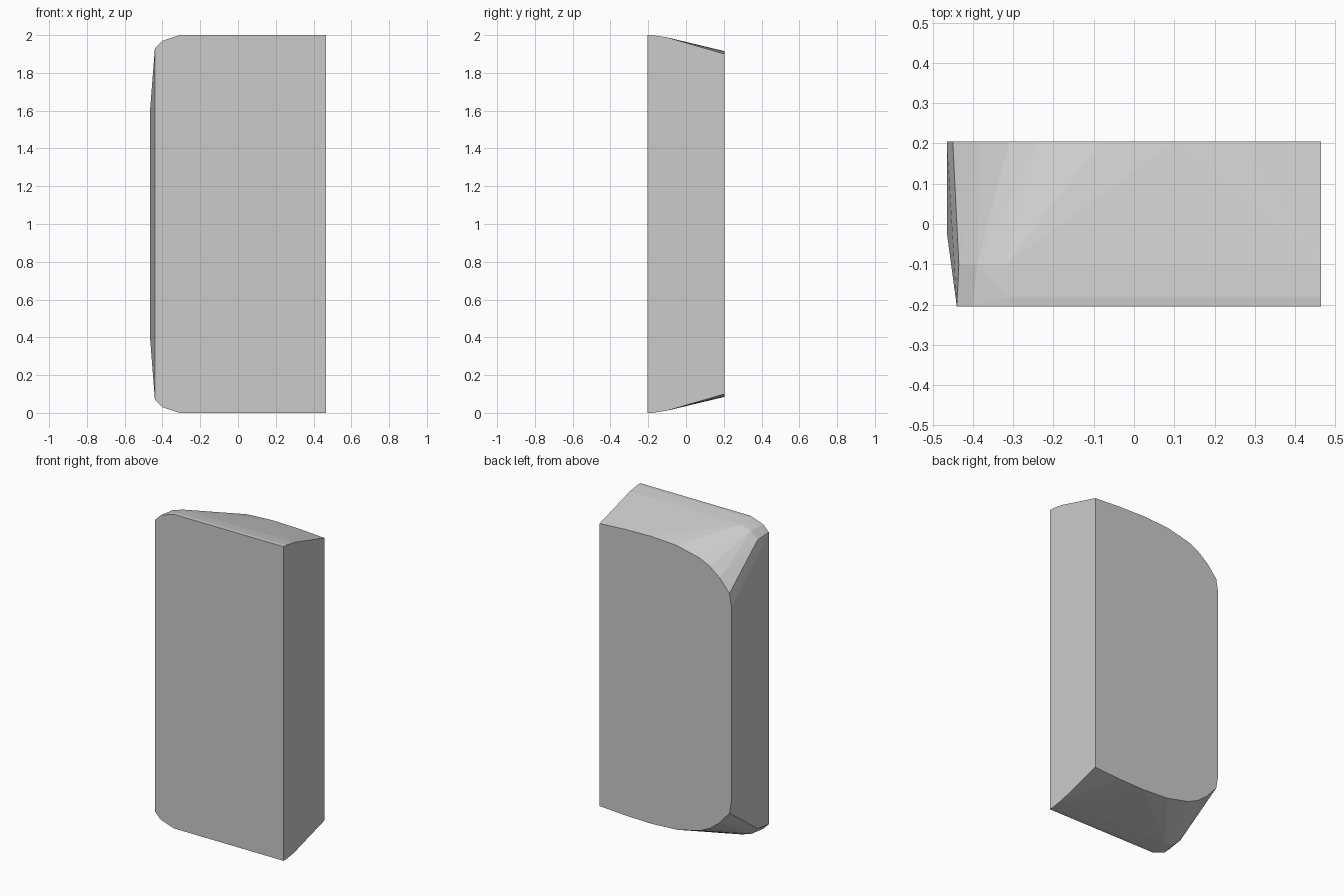
import bpy, bmesh, math

if "Cube" in bpy.data.objects:
    bpy.data.objects.remove(bpy.data.objects["Cube"])

# Upper half of each outline (x, z) at its depth y; lower half mirrors about z = 1
sections = {
    -0.205: [(0.465, 2.0), (-0.31, 2.0), (-0.40, 1.97), (-0.44, 1.93)],
    -0.18: [(0.465, 2.0), (-0.31, 2.0)],
    -0.10: [(0.465, 1.988), (-0.32, 1.987), (-0.39, 1.965), (-0.435, 1.92)],
    -0.02: [(-0.465, 1.61)],
    0.205: [(0.465, 1.90), (0.28, 1.911), (0.10, 1.915), (-0.08, 1.905),
            (-0.24, 1.868), (-0.31, 1.835), (-0.38, 1.78), (-0.45, 1.70),
            (-0.465, 1.61)],
}

# Block: convex skin around all outlines
bm = bmesh.new()
for y, outline in sections.items():
    for x, z in outline:
        bm.verts.new((x, y, z))
        bm.verts.new((x, y, 2 - z))
hull = bmesh.ops.convex_hull(bm, input=bm.verts)
loose = [v for v in bm.verts if not v.link_faces]
bmesh.ops.delete(bm, geom=loose, context='VERTS')
bmesh.ops.dissolve_limit(bm, angle_limit=math.radians(0.5),
                         verts=bm.verts, edges=bm.edges)
bmesh.ops.recalc_face_normals(bm, faces=bm.faces)

mesh = bpy.data.meshes.new("rounded_block")
bm.to_mesh(mesh)
bm.free()
block = bpy.data.objects.new("rounded_block", mesh)
bpy.context.collection.objects.link(block)
